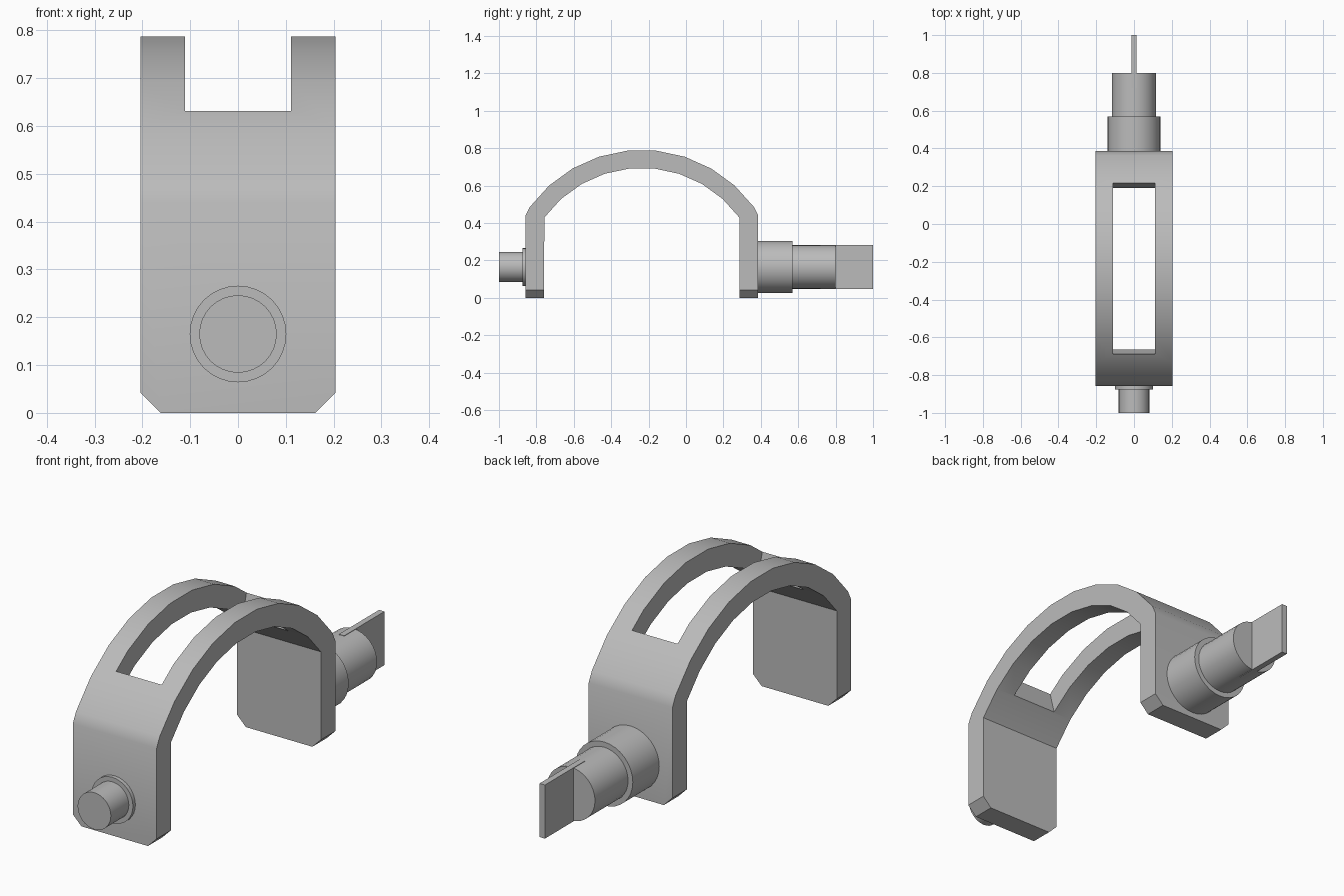
import bpy, bmesh, math
from mathutils import Matrix

default = bpy.data.objects.get("Cube")
if default:
    bpy.data.objects.remove(default, do_unlink=True)

metal = bpy.data.materials.new("grey_metal")
metal.use_nodes = True
GREY = (0.5, 0.5, 0.5, 1)
metal.diffuse_color = GREY
metal.node_tree.nodes["Principled BSDF"].inputs["Base Color"].default_value = GREY

CENTRE_Y, ARC_Z, AXIS_Z = -0.236, 0.05, 0.165
HALF_WIDTH = 0.204


def finish(name, bm):
    bmesh.ops.recalc_face_normals(bm, faces=bm.faces)
    mesh = bpy.data.meshes.new(name)
    bm.to_mesh(mesh)
    bm.free()
    mesh.materials.append(metal)
    obj = bpy.data.objects.new(name, mesh)
    bpy.context.collection.objects.link(obj)
    return obj


def extrude_profile(points, half):
    """Sweep a (y, z) outline across x."""
    bm = bmesh.new()
    face = bm.faces.new([bm.verts.new((-half, y, z)) for y, z in points])
    out = bmesh.ops.extrude_face_region(bm, geom=[face])
    moved = [v for v in out["geom"] if isinstance(v, bmesh.types.BMVert)]
    bmesh.ops.translate(bm, verts=moved, vec=(2 * half, 0, 0))
    return bm


def smooth(obj):
    bpy.ops.object.select_all(action="DESELECT")
    obj.select_set(True)
    bpy.context.view_layer.objects.active = obj
    bpy.ops.object.shade_smooth_by_angle(angle=math.radians(30))


def cylinder(name, radius, y0, y1):
    bm = bmesh.new()
    bmesh.ops.create_cone(
        bm, cap_ends=True, segments=32, radius1=radius, radius2=radius, depth=y1 - y0,
        matrix=Matrix.Translation((0, (y0 + y1) / 2, AXIS_Z)) @ Matrix.Rotation(math.pi / 2, 4, "X"))
    smooth(finish(name, bm))


# Arched bracket outline: outer arc one way, inner arc back
def arc(radius):
    return [(CENTRE_Y + radius * math.sin(math.radians(a)),
             ARC_Z + radius * math.cos(math.radians(a))) for a in range(-54, 55, 12)]


OUT, INN = 0.622, 0.522
outline = [(CENTRE_Y - OUT, 0), (CENTRE_Y - OUT, 0.44)] + arc(0.741)
outline += [(CENTRE_Y + OUT, 0.44), (CENTRE_Y + OUT, 0), (CENTRE_Y + INN, 0)]
outline += arc(0.645)[::-1] + [(CENTRE_Y - INN, 0)]
bm = extrude_profile(outline, HALF_WIDTH)

# Chamfered foot corners
corners = [e for e in bm.edges
           if all(v.co.z < 0.001 for v in e.verts)
           and abs(e.verts[0].co.x - e.verts[1].co.x) < 0.001]
bmesh.ops.bevel(bm, geom=corners, offset=0.042, segments=1, affect="EDGES")
bracket = finish("arched_bracket", bm)

# Slot with slightly tapered ends through the crown
slot = [(CENTRE_Y - 0.523, 0.9), (CENTRE_Y + 0.523, 0.9),
        (CENTRE_Y + 0.393, 0.4), (CENTRE_Y - 0.393, 0.4)]
cutter = finish("slot_cutter", extrude_profile(slot, 0.111))
cutter.hide_render = True
cut = bracket.modifiers.new("slot", "BOOLEAN")
cut.operation, cut.solver, cut.object = "DIFFERENCE", "EXACT", cutter
bpy.context.view_layer.objects.active = bracket
bracket.select_set(True)
bpy.ops.object.modifier_apply(modifier=cut.name)
bpy.data.objects.remove(cutter, do_unlink=True)
smooth(bracket)

# Front pivot and rear stepped shaft
cylinder("front_collar", 0.101, -0.875, -0.85)
cylinder("front_pin", 0.081, -1.0, -0.87)
cylinder("rear_hub", 0.14, 0.38, 0.57)
cylinder("rear_shaft", 0.117, 0.565, 0.8)

# Flat drive blade
blade = [(0.72, AXIS_Z - 0.118), (1.0, AXIS_Z - 0.118),
         (1.0, AXIS_Z + 0.118), (0.72, AXIS_Z + 0.118)]
finish("drive_blade", extrude_profile(blade, 0.013))
